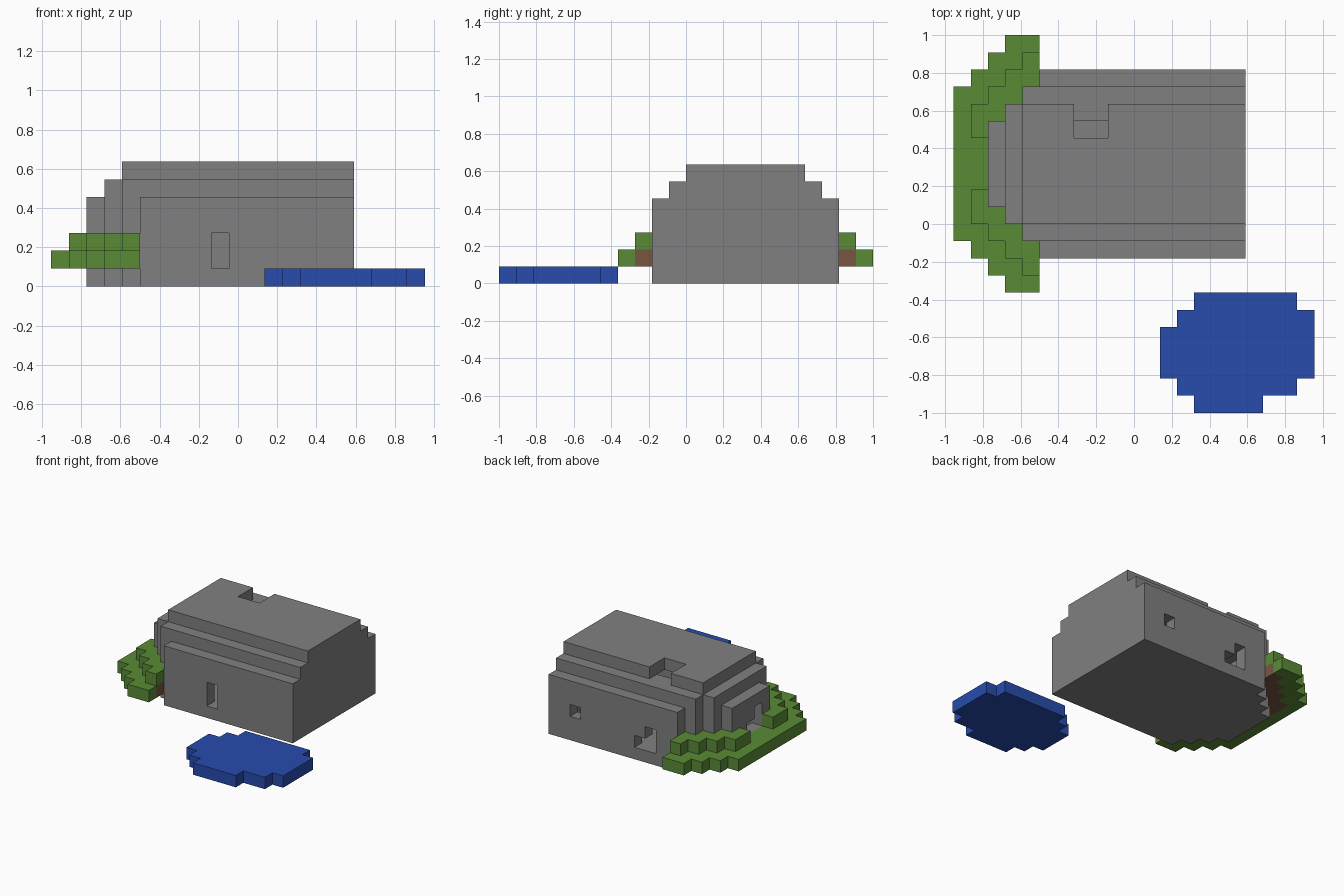
import bpy
import bmesh
from itertools import product
from mathutils import Vector

if "Cube" in bpy.data.objects:
    bpy.data.objects.remove(bpy.data.objects["Cube"], do_unlink=True)

CELL = 2 / 22                       # block size
ORIGIN = Vector((-10.5, -11, 0))    # corner of the block grid
MID = 14                            # row the house is symmetric about
SIDES = [s * Vector(a) for a in ((1, 0, 0), (0, 1, 0), (0, 0, 1)) for s in (1, -1)]


def material(name, rgb):
    mat = bpy.data.materials.new(name)
    mat.use_nodes = True
    mat.diffuse_color = (*rgb, 1)
    bsdf = next(n for n in mat.node_tree.nodes if n.type == 'BSDF_PRINCIPLED')
    bsdf.inputs["Base Color"].default_value = (*rgb, 1)
    bsdf.inputs["Roughness"].default_value = 0.9
    return mat


def box(x, y, z):
    """All blocks in three half-open ranges."""
    return set(product(range(*x), range(*y), range(*z)))


def build(name, cells, solid, mat):
    """Skin the exposed sides of a set of blocks and merge flat areas."""
    bm = bmesh.new()
    for cell in cells:
        centre = Vector(cell) + Vector((0.5, 0.5, 0.5))
        for n in SIDES:
            if tuple(int(a + b) for a, b in zip(cell, n)) in solid:
                continue
            u = Vector((n.y, n.z, n.x))
            v = n.cross(u)
            corners = (-u - v, u - v, u + v, v - u)
            bm.faces.new([bm.verts.new((centre + (n + c) / 2 + ORIGIN) * CELL)
                          for c in corners])
    bmesh.ops.remove_doubles(bm, verts=bm.verts, dist=CELL / 100)
    bmesh.ops.dissolve_limit(bm, angle_limit=0.01, verts=bm.verts, edges=bm.edges)
    mesh = bpy.data.meshes.new(name)
    bm.to_mesh(mesh)
    bm.free()
    mesh.materials.append(mat)
    bpy.context.collection.objects.link(bpy.data.objects.new(name, mesh))


def wall_start(row):
    """First block of the rounded house end in a row."""
    return 2 + max(0, abs(row - MID) - 2)


# House: straight walls with a stepped roof
house = set()
for z in range(7):
    step = max(0, z - 4)
    for y in range(MID - 5 + step, MID + 6 - step):
        house |= box((max(wall_start(y), 2 + step), 17), (y, y + 1), (z, z + 1))

# Hollow room, one block of wall all round
around = list(product((-1, 0, 1), repeat=3))
house -= {c for c in house
          if all((c[0] + a, c[1] + b, c[2] + d) in house for a, b, d in around)}

# Openings: door, back windows, end window, roof notch
house -= box((9, 10), (9, 10), (1, 3))
house -= box((14, 15), (19, 20), (2, 3))
house -= box((7, 8), (19, 20), (1, 3)) | box((8, 9), (19, 20), (1, 2))
house -= box((2, 3), (13, 14), (2, 4)) | box((2, 3), (14, 15), (2, 3))
house -= box((7, 9), (16, 18), (6, 7))

# Hedge: low outer ring, raised inner ring resting on soil
hedge, soil = set(), set()
for y in range(MID - 7, MID + 8):
    d = abs(y - MID)
    inner = min(wall_start(y), 5)
    raised = min(max(1, d - 2), 5) if d > 1 else inner
    hedge |= box((max(0, d - 4), raised), (y, y + 1), (1, 2))
    hedge |= box((raised, inner), (y, y + 1), (2, 3))
    soil |= box((raised, inner), (y, y + 1), (1, 2))

# Pond: rows of blocks from front to back
pond = set()
for y, span in enumerate([(14, 18), (13, 20)] + [(12, 21)] * 3 + [(13, 21), (14, 20)]):
    pond |= box(span, (y, y + 1), (0, 1))

solid = house | hedge | soil | pond
build("stone_house", house, solid, material("stone grey", (0.216, 0.216, 0.216)))
build("hedge", hedge, solid, material("leaf green", (0.102, 0.258, 0.037)))
build("soil", soil, solid, material("soil brown", (0.191, 0.091, 0.053)))
build("pond", pond, solid, material("water blue", (0.021, 0.072, 0.423)))
